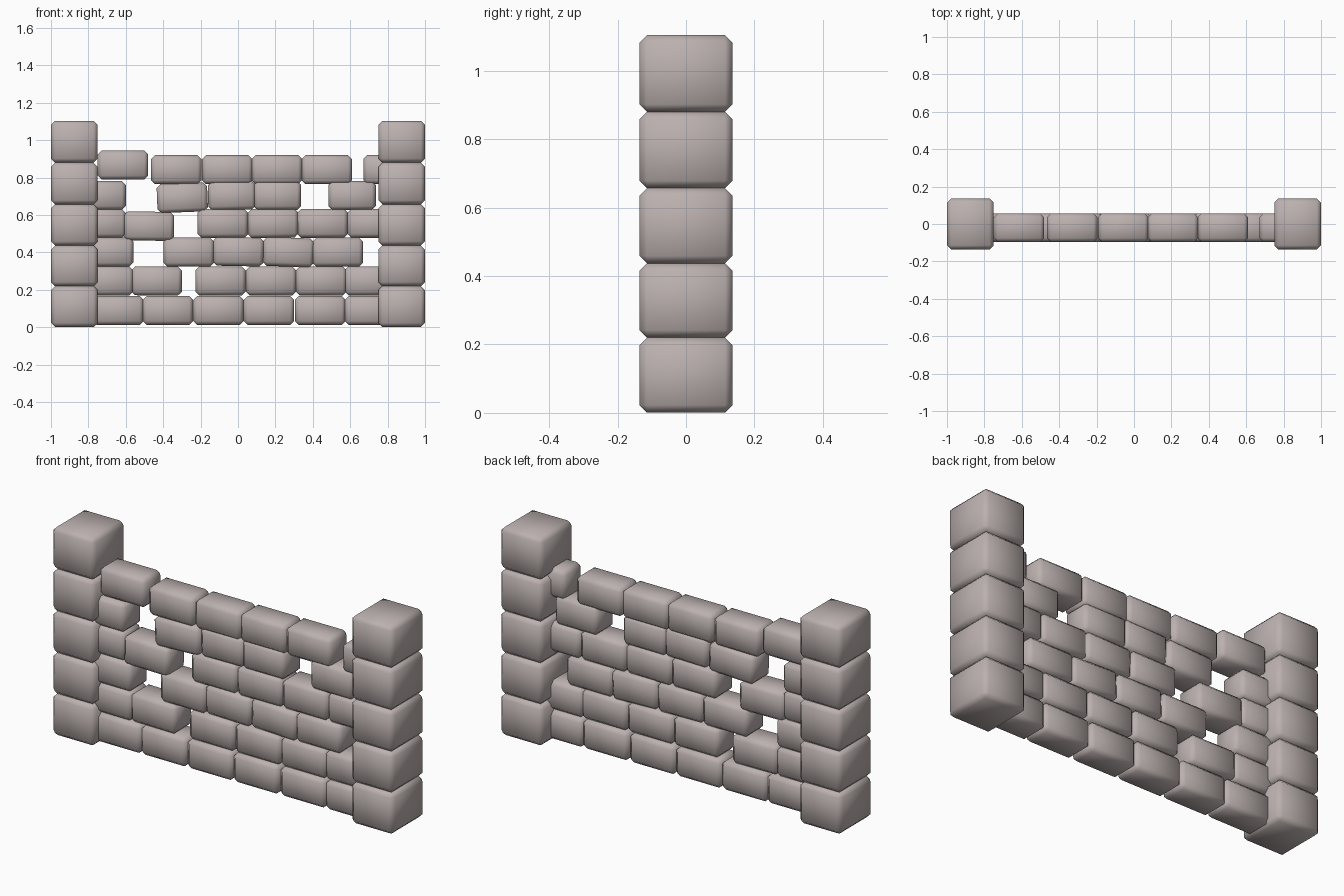
import bpy, bmesh
from mathutils import Matrix, Vector

if "Cube" in bpy.data.objects:
    bpy.data.objects.remove(bpy.data.objects["Cube"])

# Warm grey stone
mat = bpy.data.materials.new("stone")
mat.diffuse_color = (0.50, 0.44, 0.43, 1.0)
mat.use_nodes = True
mat.node_tree.nodes["Principled BSDF"].inputs["Base Color"].default_value = mat.diffuse_color


def stone(name, center, size, chamfer, tilt=0.0):
    # Chamfered, smooth-shaded block
    bm = bmesh.new()
    bmesh.ops.create_cube(bm, size=1.0)
    bmesh.ops.scale(bm, vec=Vector(size), verts=bm.verts)
    bmesh.ops.bevel(bm, geom=bm.edges[:], offset=chamfer, segments=1,
                    affect='EDGES', profile=0.5)
    bmesh.ops.rotate(bm, cent=(0, 0, 0), verts=bm.verts,
                     matrix=Matrix.Rotation(tilt, 3, 'Y'))
    for f in bm.faces:
        f.smooth = True
    me = bpy.data.meshes.new(name)
    bm.to_mesh(me)
    bm.free()
    me.materials.append(mat)
    ob = bpy.data.objects.new(name, me)
    ob.location = center
    bpy.context.collection.objects.link(ob)
    return ob


# End pillars: five stacked blocks each
levels = [0.001, 0.22, 0.437, 0.657, 0.88, 1.104]
for side, sx in (("left", -1), ("right", 1)):
    for i in range(5):
        z0, z1 = levels[i], levels[i + 1]
        stone(f"{side}_pillar_block_{i + 1}", (sx * 0.875, 0, (z0 + z1) / 2),
              (0.25, 0.272, z1 - z0), 0.022)

# Wall courses: base height and left edge of each brick
courses = [
    (0.012, [-0.775, -0.51, -0.24, 0.03, 0.305, 0.57]),
    (0.170, [-0.83, -0.57, -0.228, 0.042, 0.31, 0.57]),
    (0.324, [-0.83, -0.398, -0.133, 0.135, 0.398]),
    (0.478, [-0.87, -0.612, -0.216, 0.052, 0.317, 0.585]),
    (0.627, [-0.87, -0.433, -0.168, 0.075, 0.475]),
    (0.765, [-0.75, -0.465, -0.192, 0.073, 0.34, 0.67]),
]
# Loose bricks: (course, brick) -> vertical shift, tilt
loose = {(2, 3): (0.0, 0.04), (3, 1): (-0.015, 0.015), (4, 1): (-0.012, -0.04),
         (4, 2): (0.0, -0.02), (5, 0): (0.025, 0.0), (1, 1): (0.0, 0.01),
         (2, 2): (0.003, 0.02), (3, 3): (0.0, -0.015)}
for r, (z, lefts) in enumerate(courses):
    for c, x in enumerate(lefts):
        dz, tilt = loose.get((r, c), (0.0, 0.0))
        stone(f"wall_brick_{r + 1}_{c + 1}", (x + 0.135, -0.02, z + 0.0775 + dz),
              (0.254 if r == 4 and c > 1 else 0.27, 0.153, 0.155), 0.021, tilt)
